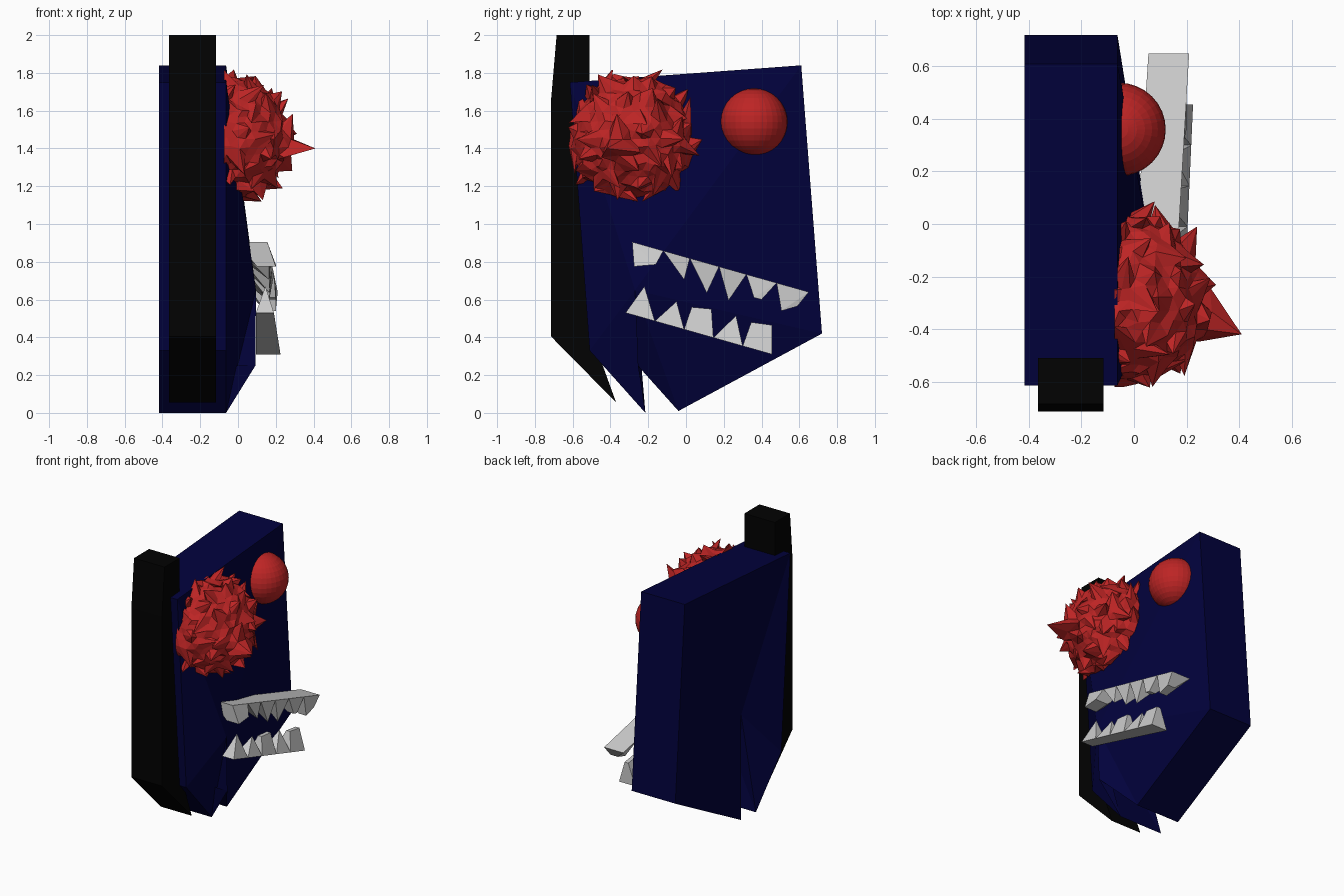
import bpy, bmesh, random
from mathutils import Vector

if "Cube" in bpy.data.objects:
    bpy.data.objects.remove(bpy.data.objects["Cube"])

random.seed(11)


def material(name, rgb):
    m = bpy.data.materials.new(name)
    m.diffuse_color = (*rgb, 1)
    m.use_nodes = True
    m.node_tree.nodes["Principled BSDF"].inputs["Base Color"].default_value = m.diffuse_color
    return m


NAVY = material("navy", (0.0005, 0.0005, 0.045))
BLACK = material("black", (0.0005, 0.0005, 0.0005))
RED = material("red", (0.51, 0.018, 0.018))
BONE = material("light_grey", (0.6, 0.6, 0.6))


def finish(bm, name, mat):
    bmesh.ops.recalc_face_normals(bm, faces=bm.faces)
    me = bpy.data.meshes.new(name)
    bm.to_mesh(me)
    bm.free()
    me.materials.append(mat)
    ob = bpy.data.objects.new(name, me)
    bpy.context.collection.objects.link(ob)
    return ob


def slab(name, mat, outline, x0, x1, hub=None):
    """Extrude a (y, z, bulge) outline along x; an optional hub fans the faces."""
    bm = bmesh.new()
    rings = [[bm.verts.new((x + b, y, z)) for y, z, b in outline] for x in (x0, x1)]
    n = len(outline)
    for i in range(n):
        j = (i + 1) % n
        bm.faces.new((rings[0][i], rings[0][j], rings[1][j], rings[1][i]))
    for x, r in zip((x0, x1), rings):
        if not hub:
            bm.faces.new(r)
            continue
        h = bm.verts.new((x + hub[2], hub[0], hub[1]))
        for i in range(n):
            bm.faces.new((r[i], r[(i + 1) % n], h))
    return finish(bm, name, mat)


# Body: creased slab with a notch in the lower edge
slab("body", NAVY,
     [(-0.615, 1.75, 0), (0.61, 1.84, 0), (0.72, 0.42, 0), (-0.04, 0.01, 0),
      (-0.255, 0.25, 0.155), (-0.215, 0.0, 0), (-0.51, 0.33, 0)],
     -0.417, -0.063, hub=(-0.27, 0.65, 0.158))

# Dark spine along the front edge
slab("spine", BLACK,
     [(-0.685, 2.0, 0), (-0.51, 2.0, 0), (-0.51, 0.42, 0), (-0.455, 0.29, 0),
      (-0.37, 0.055, 0), (-0.715, 0.405, 0), (-0.715, 1.65, 0)],
     -0.365, -0.117)

# Plain eye
bm = bmesh.new()
bmesh.ops.create_uvsphere(bm, u_segments=32, v_segments=16, radius=0.178)
bmesh.ops.translate(bm, verts=bm.verts, vec=(-0.057, 0.36, 1.54))
finish(bm, "round_eye", RED)

# Spiky eye: ball with scattered vertices pulled out sideways into shards
CENTRE = Vector((-0.06, -0.285, 1.455))
bm = bmesh.new()
bmesh.ops.create_icosphere(bm, subdivisions=4, radius=1)
order = list(bm.verts)
random.shuffle(order)
spikes = []
for v in order:
    if all((v.co - s).length > 0.27 for s in spikes):
        spikes.append(v.co.copy())
        lean = Vector([random.uniform(-0.22, 0.22) for _ in range(3)])
        v.co = (v.co + lean).normalized() * random.uniform(0.355, 0.41)
    else:
        lean = Vector([random.uniform(-0.03, 0.03) for _ in range(3)])
        v.co = (v.co + lean).normalized() * random.uniform(0.31, 0.34)
    v.co += CENTRE
# One long spike with a raised foot
top = min(bm.verts, key=lambda v: (v.co - Vector((0.28, -0.38, 1.42))).length)
for e in top.link_edges:
    o = e.other_vert(top)
    o.co = CENTRE + (o.co - CENTRE).normalized() * 0.36
top.co = (0.41, -0.42, 1.40)
bmesh.ops.bisect_plane(bm, geom=bm.verts[:] + bm.edges[:] + bm.faces[:],
                       plane_co=(-0.075, 0, 0), plane_no=(-1, 0, 0), clear_outer=True)
bmesh.ops.holes_fill(bm, edges=[e for e in bm.edges if e.is_boundary], sides=0)
finish(bm, "spiky_eye", RED)


def teeth(name, start, end, tips, splits):
    """Row of hulls: base runs start -> end as (y, z, xmin, xmax)."""
    bm = bmesh.new()

    def at(y):
        t = (y - start[0]) / (end[0] - start[0])
        return [a + (b - a) * t for a, b in zip(start, end)]

    for (ya, yb, za, zb, xa, xb), y0, y1 in zip(tips, splits, splits[1:]):
        pts = []
        for y in (y0, y1):
            _, z, xl, xr = at(y)
            pts += [(xl, y, z), (xr, y, z)]
        if ya == yb:
            pts.append(((xa + xb) / 2, ya, za))
        else:
            pts += [(x, y, z) for y, z in ((ya, za), (yb, zb)) for x in (xa, xb)]
        bmesh.ops.convex_hull(bm, input=[bm.verts.new(p) for p in pts])
    finish(bm, name, BONE)


# Upper and lower tooth rows (tips: y range, z at each end, x range)
teeth("upper_teeth", (-0.285, 0.905, -0.005, 0.155), (0.65, 0.64, 0.055, 0.21),
      [(-0.275, -0.16, 0.775, 0.785, 0.10, 0.20), (-0.01, -0.01, 0.705, 0, 0.13, 0.2),
       (0.11, 0.11, 0.635, 0, 0.13, 0.2), (0.225, 0.225, 0.595, 0, 0.13, 0.2),
       (0.36, 0.40, 0.61, 0.60, 0.15, 0.2), (0.505, 0.59, 0.54, 0.565, 0.14, 0.2)],
      [-0.285, -0.12, 0.02, 0.175, 0.32, 0.48, 0.65])
teeth("lower_teeth", (-0.32, 0.53, 0.095, 0.19), (0.455, 0.31, 0.095, 0.225),
      [(-0.22, -0.22, 0.67, 0, 0.1, 0.19), (-0.05, -0.05, 0.59, 0, 0.1, 0.2),
       (0.03, 0.135, 0.56, 0.55, 0.14, 0.17), (0.265, 0.265, 0.515, 0, 0.1, 0.2),
       (0.345, 0.455, 0.48, 0.465, 0.15, 0.18)],
      [-0.32, -0.165, -0.01, 0.145, 0.30, 0.455])
